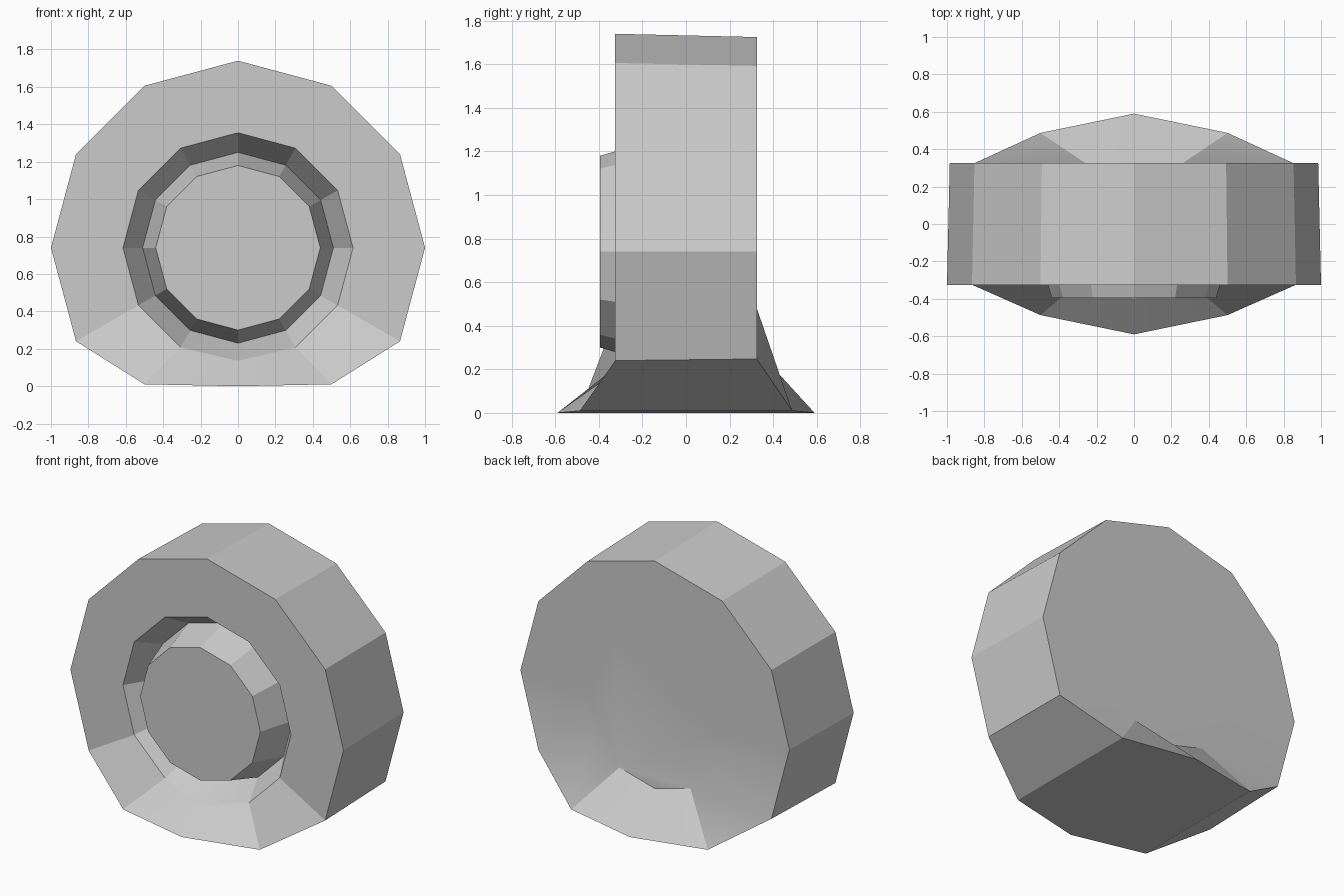
import bpy
import bmesh
import math

cube = bpy.data.objects.get("Cube")
if cube:
    bpy.data.objects.remove(cube, do_unlink=True)

SIDES = 12
AXIS_Z = 0.74

# One plain grey for the whole body
grey = bpy.data.materials.new("plain grey")
grey.use_nodes = True
colour = (0.6, 0.6, 0.6, 1)
grey.diffuse_color = colour
grey.node_tree.nodes["Principled BSDF"].inputs["Base Color"].default_value = colour

bm = bmesh.new()


def ring(y, radius):
    """Twelve points round the y axis, starting at the bottom."""
    points = []
    for i in range(SIDES):
        a = 2 * math.pi * i / SIDES
        points.append(bm.verts.new((radius * math.sin(a), y,
                                    AXIS_Z - radius * math.cos(a))))
    return points


# Profile from the raised centre, down the groove, over the drum to the back
profile = [(-0.395, 0.44), (-0.155, 0.51), (-0.325, 0.615),
           (-0.325, 1.0), (0.325, 0.985), (0.325, 0.52)]
rings = [ring(y, r) for y, r in profile]
for a, b in zip(rings, rings[1:]):
    for i in range(SIDES):
        j = (i + 1) % SIDES
        bm.faces.new((a[i], a[j], b[j], b[i]))
bm.faces.new(rings[0])
bm.faces.new(rings[-1])

# Flattened foot, flared outward at front and back
for outer, side in ((rings[3], -1), (rings[4], 1)):
    outer[0].co = (0, side * 0.59, 0)
    for i in (1, -1):
        outer[i].co = (i * 0.5, side * 0.487, 0.01)

# Lip of the groove pulled forward above the foot
rings[2][0].co.y = -0.4
rings[2][0].co.z = 0.135

bmesh.ops.recalc_face_normals(bm, faces=bm.faces)
mesh = bpy.data.meshes.new("drum_body")
bm.to_mesh(mesh)
bm.free()
mesh.materials.append(grey)
drum = bpy.data.objects.new("drum_body", mesh)
bpy.context.collection.objects.link(drum)

bpy.context.view_layer.objects.active = drum
drum.select_set(True)
bpy.ops.object.shade_smooth_by_angle(angle=math.radians(20))
